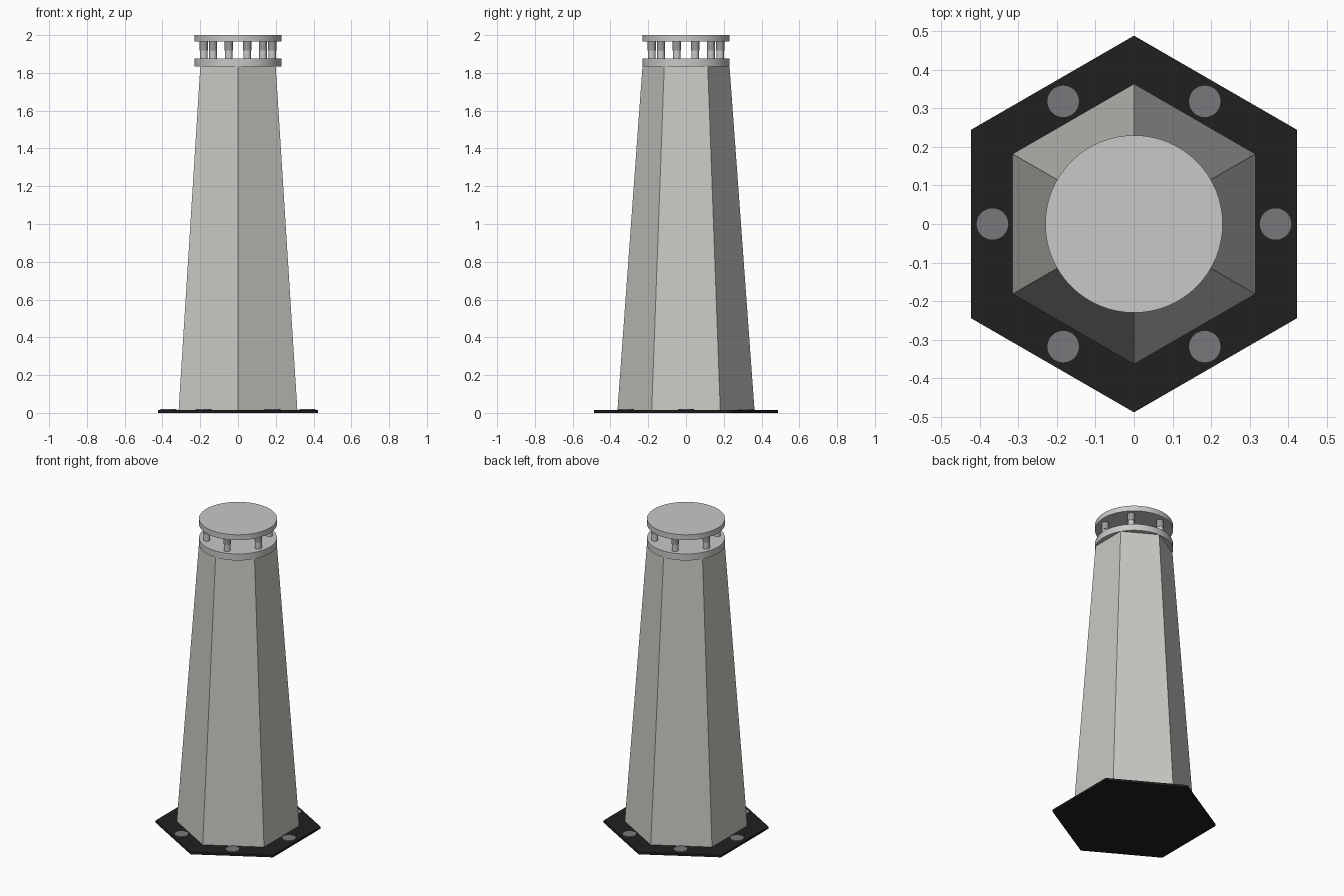
import bpy, math

if "Cube" in bpy.data.objects:
    bpy.data.objects.remove(bpy.data.objects["Cube"])


def material(name, rgb):
    m = bpy.data.materials.new(name)
    m.diffuse_color = (*rgb, 1)
    m.use_nodes = True
    m.node_tree.nodes["Principled BSDF"].inputs["Base Color"].default_value = m.diffuse_color
    return m


light_grey = material("light_grey", (0.58, 0.58, 0.55))
cap_grey = material("cap_grey", (0.58, 0.58, 0.57))
black = material("black", (0.014, 0.014, 0.014))
bolt_grey = material("bolt_grey", (0.19, 0.19, 0.20))
post_grey = material("post_grey", (0.32, 0.32, 0.32))


def frustum(name, sides, r0, r1, z0, z1, mat, x=0, y=0, turn=0, smooth=False):
    bpy.ops.mesh.primitive_cone_add(vertices=sides, radius1=r0, radius2=r1,
                                    depth=z1 - z0, location=(x, y, (z0 + z1) / 2),
                                    rotation=(0, 0, turn))
    ob = bpy.context.object
    ob.name = name
    ob.data.materials.append(mat)
    if smooth:
        bpy.ops.object.shade_smooth_by_angle(angle=math.radians(30))
    return ob


# Hexagonal base plate and tapered body (corners on the y axis)
frustum("base_plate", 6, 0.488, 0.488, 0, 0.014, black)
frustum("tower_body", 6, 0.363, 0.23, 0.012, 1.84, light_grey)

# Top discs with an open gap between them
frustum("lower_disc", 64, 0.23, 0.23, 1.833, 1.875, cap_grey, smooth=True)
frustum("top_disc", 64, 0.23, 0.23, 1.965, 2.0, cap_grey, smooth=True)

for i in range(6):
    # Anchor bolts on the plate
    a = math.radians(60 * i)
    frustum("anchor_bolt", 32, 0.042, 0.042, 0.012, 0.021, bolt_grey,
            0.367 * math.cos(a), 0.367 * math.sin(a), smooth=True)
    # Two-part spacer posts in the gap
    a = math.radians(45 + 60 * i)
    x, y = 0.187 * math.cos(a), 0.187 * math.sin(a)
    frustum("post_lower", 24, 0.020, 0.020, 1.87, 1.918, cap_grey, x, y, smooth=True)
    frustum("post_upper", 24, 0.022, 0.022, 1.918, 1.97, post_grey, x, y, smooth=True)
